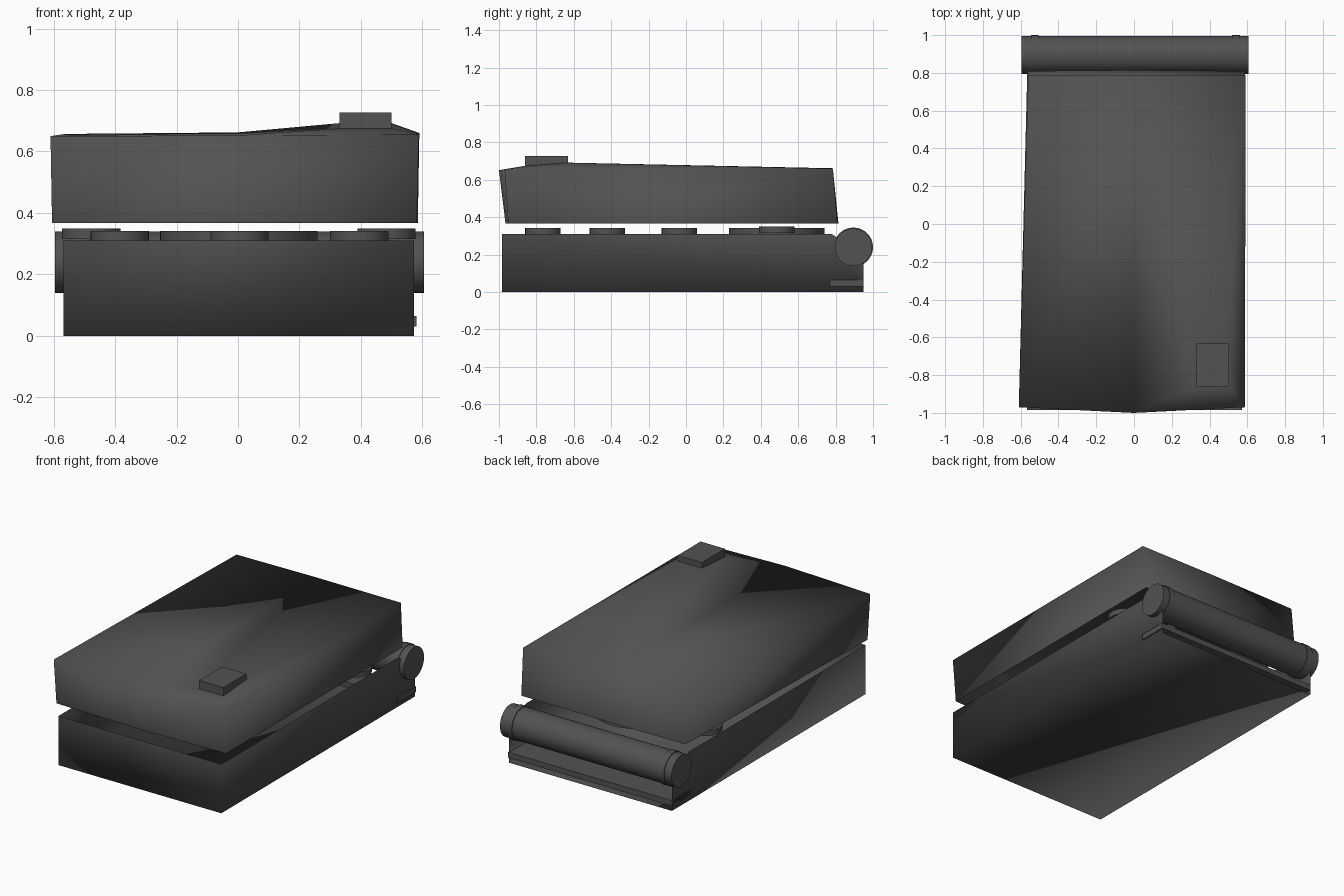
import bpy, bmesh, math
from mathutils import Matrix

if "Cube" in bpy.data.objects:
    bpy.data.objects.remove(bpy.data.objects["Cube"], do_unlink=True)

GREY = (0.085, 0.085, 0.085, 1)
grey = bpy.data.materials.new("dark_grey")
grey.use_nodes = True
grey.diffuse_color = GREY
grey.node_tree.nodes["Principled BSDF"].inputs["Base Color"].default_value = GREY
grey.use_backface_culling = True


def finish(name, bm, angle=None):
    """Turn a bmesh into a shaded object."""
    mesh = bpy.data.meshes.new(name)
    bm.to_mesh(mesh)
    bm.free()
    mesh.materials.append(grey)
    ob = bpy.data.objects.new(name, mesh)
    bpy.context.collection.objects.link(ob)
    mesh.shade_smooth()
    if angle:
        bpy.ops.object.select_all(action='DESELECT')
        ob.select_set(True)
        bpy.context.view_layer.objects.active = ob
        bpy.ops.object.shade_smooth_by_angle(angle=math.radians(angle))
    return ob


def disc(name, centre, radius, depth, axis='Z', sides=32):
    bm = bmesh.new()
    m = Matrix.Translation(centre)
    if axis == 'X':
        m = m @ Matrix.Rotation(math.pi / 2, 4, 'Y')
    bmesh.ops.create_cone(bm, cap_ends=True, segments=sides, radius1=radius,
                          radius2=radius, depth=depth, matrix=m)
    return finish(name, bm, 40)


def box(name, lo, hi):
    bm = bmesh.new()
    mid = [(a + b) / 2 for a, b in zip(lo, hi)]
    size = [b - a for a, b in zip(lo, hi)]
    m = Matrix.Translation(mid) @ Matrix.Diagonal((*size, 1))
    bmesh.ops.create_cube(bm, size=1, matrix=m)
    return finish(name, bm, 30)


# Lower shell: tray open at the top and back, with side ears for the hinge
bm = bmesh.new()
profile = [(-.985, 0), (.95, 0), (.95, .2), (.78, .31), (-.985, .31)]
left = [bm.verts.new((.573, y, z)) for y, z in profile]
right = [bm.verts.new((-.567, y, z)) for y, z in profile]
bm.faces.new(left)
bm.faces.new(right[::-1])
bm.faces.new((right[0], left[0], left[4], right[4]))
bm.faces.new((right[1], left[1], left[0], right[0]))
finish("lower_shell", bm)

# Upper shell: open underneath, with a ridged lid
bm = bmesh.new()
base = [(-.605, -.95), (0, -.965), (.582, -.95), (.585, .81), (0, .815), (-.565, .81)]
rim = [(-.61, -.97, .65), (0, -1, .652), (.588, -.97, .655),
       (.59, .785, .66), (0, .785, .662), (-.56, .785, .657)]
low = [bm.verts.new((x, y, .367)) for x, y in base]
top = [bm.verts.new(p) for p in rim]
for i in range(6):
    j = (i + 1) % 6
    bm.faces.new((low[i], low[j], top[j], top[i]))
fl, fm, fr, br, bk, bl = top
a, b, c, d = [bm.verts.new(p) for p in
              ((.33, -.63, .692), (.5, -.63, .692), (.5, -.86, .675), (.33, -.86, .675))]
for f in ((bl, fl, bk), (fl, fm, bk), (fm, d, bk), (d, a, bk), (fm, c, d),
          (fm, fr, c), (fr, b, c), (fr, br, b), (br, a, b), (br, bk, a), (a, d, c, b)):
    bm.faces.new(f)
finish("upper_shell", bm)

# Raised block on the lid
box("lid_block", (.33, -.86, .65), (.5, -.63, .727))

# Keypad: three columns and rows, a large pad and two side keys
for row, y in enumerate((-.765, -.42, -.035)):
    for col, x in enumerate((-.385, .005, .395)):
        disc(f"key_{row}_{col}", (x, y, .325), .095, .034)
disc("large_pad", (.002, .485, .325), .256, .034, sides=48)
for side, x in (("right", -.478), ("left", .483)):
    disc(f"{side}_side_key", (x, .485, .333), .095, .034)

# Hinge barrel, collars and the bar below it
disc("hinge_barrel", (.005, .895, .24), .1, 1.2, 'X')
for side, x in (("right", -.525), ("left", .54)):
    disc(f"{side}_hinge_collar", (x, .895, .24), .105, .04, 'X')
box("hinge_bar", (-.567, .77, .03), (.58, .95, .065))
